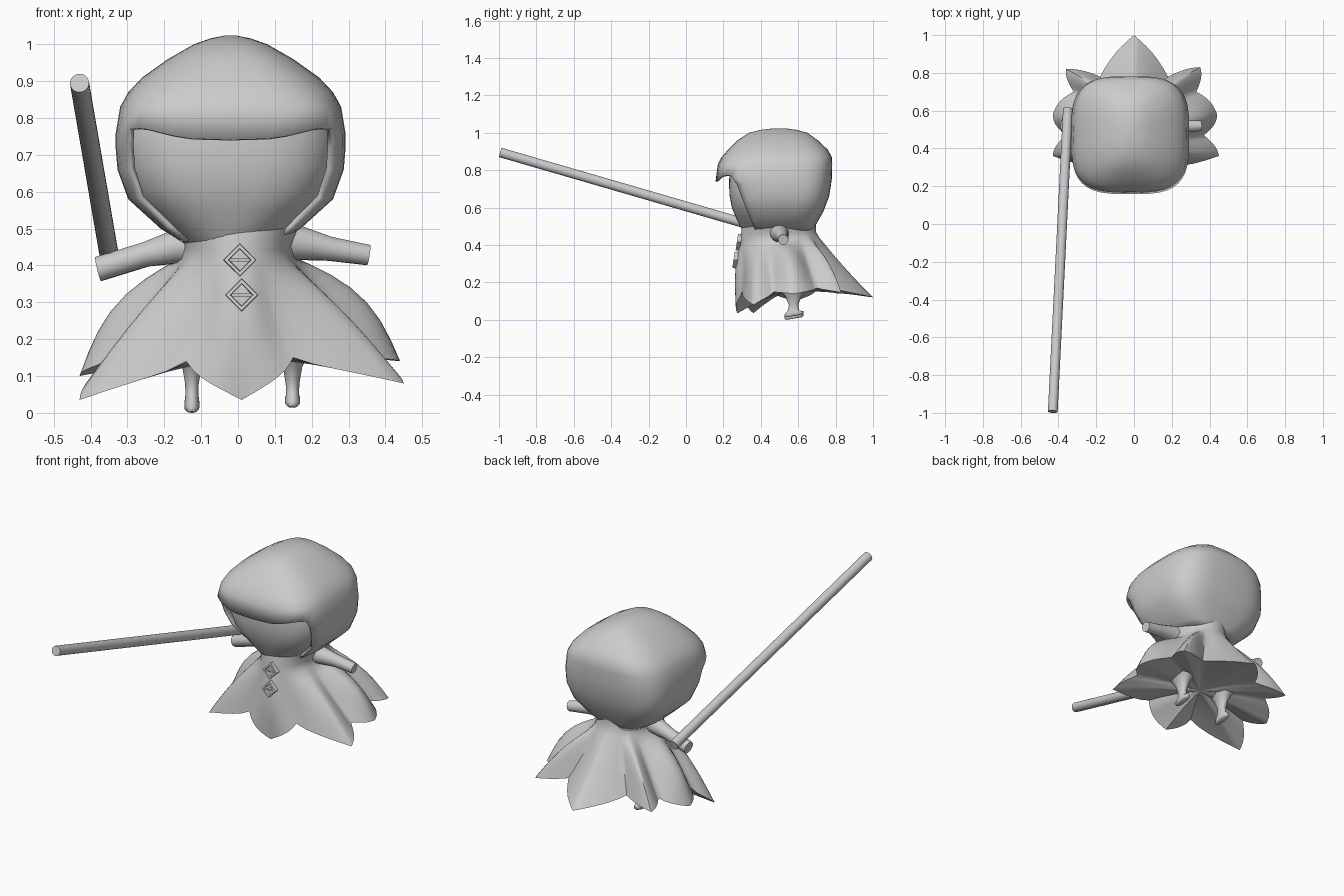
import bpy, bmesh, math
from mathutils import Vector

if "Cube" in bpy.data.objects:
    bpy.data.objects.remove(bpy.data.objects["Cube"])

grey = bpy.data.materials.new("plain grey")
grey.diffuse_color = (0.6, 0.6, 0.6, 1)
grey.use_nodes = True
grey.node_tree.nodes["Principled BSDF"].inputs["Base Color"].default_value = grey.diffuse_color


def finish(name, bm, angle=40):
    bmesh.ops.recalc_face_normals(bm, faces=bm.faces)
    me = bpy.data.meshes.new(name)
    bm.to_mesh(me)
    bm.free()
    me.materials.append(grey)
    ob = bpy.data.objects.new(name, me)
    bpy.context.collection.objects.link(ob)
    bpy.ops.object.select_all(action='DESELECT')
    ob.select_set(True)
    bpy.context.view_layer.objects.active = ob
    bpy.ops.object.shade_smooth_by_angle(angle=math.radians(angle))
    return ob


def loft(rows, caps=(True, True), skip=None):
    """Skin closed rows of points; skip(row, column) leaves a hole."""
    bm = bmesh.new()
    vs = [[bm.verts.new(p) for p in row] for row in rows]
    n = len(rows[0])
    for r in range(len(rows) - 1):
        for c in range(n):
            if not (skip and skip(r, c)):
                d = (c + 1) % n
                bm.faces.new((vs[r][c], vs[r][d], vs[r + 1][d], vs[r + 1][c]))
    for use, row in zip(caps, (vs[0], vs[-1])):
        if use:
            bm.faces.new(row)
    bmesh.ops.delete(bm, geom=[v for v in bm.verts if not v.link_faces], context='VERTS')
    return bm


def ring(z, w, yf, yb, power=3.4, n=40, cx=-0.02):
    """Rounded square, starting at the front centre."""
    pts = []
    for i in range(n):
        a = 2 * math.pi * i / n
        s, c = math.sin(a), -math.cos(a)
        x = math.copysign(abs(s) ** (2 / power), s)
        y = math.copysign(abs(c) ** (2 / power), c)
        pts.append(Vector((cx + w * x, (yf + yb) / 2 + (yb - yf) / 2 * y, z)))
    return pts


# Hood: rounded shell with a front opening below the overhanging lip
OPEN = 6
hood_rows = [ring(*r) for r in (
    (0.465, .135, .325, .67, 3), (0.50, .19, .31, .69, 3.3), (0.58, .278, .265, .735, 3.5),
    (0.66, .307, .225, .765, 3.5), (0.72, .312, .195, .775), (0.757, .312, .158, .78),
    (0.83, .30, .17, .782), (0.87, .278, .19, .78, 3.2), (0.91, .24, .225, .758, 3),
    (0.96, .17, .275, .705, 2.8), (1.0, .10, .335, .65, 2.6), (1.016, .055, .40, .59, 2.3),
    (1.024, .015, .47, .53, 2))]
for i in range(-OPEN, OPEN + 1):
    hood_rows[5][i].z -= 0.016 * math.cos(4 * math.radians(9 * i))
hood = finish("hood", loft(hood_rows, (False, True),
              lambda r, c: r < 5 and (c < OPEN or c >= 40 - OPEN)), 50)
mod = hood.modifiers.new("thickness", 'SOLIDIFY')
mod.thickness = 0.015
mod.offset = -1

# Face and head inside the hood, tapering into the neck
finish("face", loft([ring(*r) for r in (
    (0.40, .08, .36, .66, 2), (0.46, .13, .312, .67, 2), (0.50, .175, .29, .67, 2.2),
    (0.55, .225, .265, .69, 2.4), (0.60, .262, .245, .71, 2.7), (0.67, .283, .232, .73, 2.8),
    (0.75, .288, .23, .74, 2.8), (0.82, .26, .24, .73, 2.8), (0.88, .2, .30, .69, 2.5))]), 50)

# Cloak: eight pointed flaps, alternating tip and valley around the hem
hem = [Vector(p) for p in (
    (.01, .275, .035), (.15, .30, .15), (.45, .36, .08), (.37, .47, .15),
    (.44, .58, .14), (.33, .70, .17), (.35, .83, .145), (.18, .78, .17),
    (0, 1.0, .12), (-.18, .78, .17), (-.36, .82, .14), (-.32, .70, .16),
    (-.43, .58, .10), (-.36, .47, .14), (-.43, .36, .035), (-.14, .30, .14))]
# Outward puff of each tip and valley
puff = (.018, -.005, .012, .0, .04, .0, .02, -.005, -.005, -.005, .02, .0, .04, .0, .012, -.005)
STEP = 6
hem_row, puff_row = [], []
for k in range(16):
    m = (k + 1) % 16
    for j in range(STEP):
        t = j / STEP
        tip, valley, s = (hem[k], hem[m], 1 - t) if k % 2 == 0 else (hem[m], hem[k], t)
        p = valley.lerp(tip, s)
        p.z = valley.z + (tip.z - valley.z) * s ** .75
        # flap edges belly outward a little
        p += Vector((p.x, p.y - .5, 0)).normalized() * .02 * math.sin(math.pi * s)
        hem_row.append(p)
        e = t * t * (3 - 2 * t)
        puff_row.append(puff[k] * (1 - e) + puff[m] * e)


def neck(z, w, yf, yb):
    """Oval whose points line up with the hem columns; the back rides higher."""
    pts = []
    for p in hem_row:
        a = math.atan2(p.x / .42, -(p.y - .55) / .3)
        y = (yf + yb) / 2 - (yb - yf) / 2 * math.cos(a)
        pts.append(Vector((w * math.sin(a), y, z + .08 * (y - .5))))
    return pts


top = neck(.42, .155, .288, .715)
cloak_rows = [neck(.535, .185, .305, .695), neck(.50, .163, .297, .695),
              neck(.455, .147, .293, .695), top]
for u in (.12, .25, .4, .55, .7, .85, 1):
    row = []
    for p, q, b in zip(top, hem_row, puff_row):
        out = Vector((p.x, p.y - .5, 0)).normalized()
        v = p.lerp(q, u) + (out + Vector((0, 0, .8))) * b * math.sin(math.pi * u)
        row.append(v)
    cloak_rows.append(row)
# Underside folds back inside the hem
middle = Vector((0, .54, .155))
for u in (.25, .55, .8, .97):
    cloak_rows.append([q.lerp(middle, u) + Vector((0, 0, .01 * math.sin(math.pi * u)))
                       for q in hem_row])
finish("cloak", loft(cloak_rows), 60)


def tube(name, stations, n=14, angle=40):
    """Round limb through (point, radius) stations."""
    axis = (Vector(stations[-1][0]) - Vector(stations[0][0])).normalized()
    u = axis.orthogonal().normalized()
    v = axis.cross(u)
    rows = [[Vector(p) + r * (u * math.cos(2 * math.pi * i / n) + v * math.sin(2 * math.pi * i / n))
             for i in range(n)] for p, r in stations]
    return finish(name, loft(rows), angle)


# Arms
tube("right_arm", [((-.09, .50, .46), .06), ((-.17, .50, .45), .046),
                   ((-.25, .51, .43), .034), ((-.38, .52, .39), .034)])
tube("left_arm", [((.09, .50, .47), .06), ((.17, .50, .46), .046),
                  ((.25, .515, .445), .033), ((.355, .52, .428), .028)])

# Staff
tube("staff", [((-.43, -.993, .895), .026), ((-.35, .61, .43), .026)], 20)

# Legs flare into the underside and end in small tilted feet
for name, x, z0 in (("right_leg", -.125, 0), ("left_leg", .148, .014)):
    rows = [ring(z, w, yf, yb, 2.2, 14, x) for z, w, yf, yb in (
        (.20, .08, .47, .68), (.16, .045, .505, .64), (.125, .027, .53, .617),
        (.08, .019, .55, .60), (.05, .018, .545, .605), (z0 + .018, .021, .527, .628),
        (z0 + .005, .02, .527, .627), (z0, .015, .535, .62))]
    for row in rows[-3:]:
        for p in row:
            p.z += .16 * (p.y - .535)
    finish(name, loft(rows), 50)

# Diamond clasps: square frame with a slim bar across
for i, (x, y, z) in enumerate(((.005, .282, .415), (.01, .264, .32))):
    rows = []
    for r, d in ((.045, .012), (.043, -.010), (.031, -.010), (.029, .012)):
        rows.append([(x + r * dx, y + d + dz * r * .15, z + r * dz)
                     for dx, dz in ((1, 0), (0, 1), (-1, 0), (0, -1))])
    rows.append(rows[0])
    bm = loft(rows, (False, False))
    bmesh.ops.remove_doubles(bm, verts=bm.verts, dist=1e-5)
    finish(f"clasp_frame_{i + 1}", bm, 20)
    bm = bmesh.new()
    bmesh.ops.create_cube(bm, size=1)
    for v in bm.verts:
        v.co = Vector((x + v.co.x * .055, y + v.co.y * .018, z + v.co.z * .009))
    finish(f"clasp_bar_{i + 1}", bm, 20)
